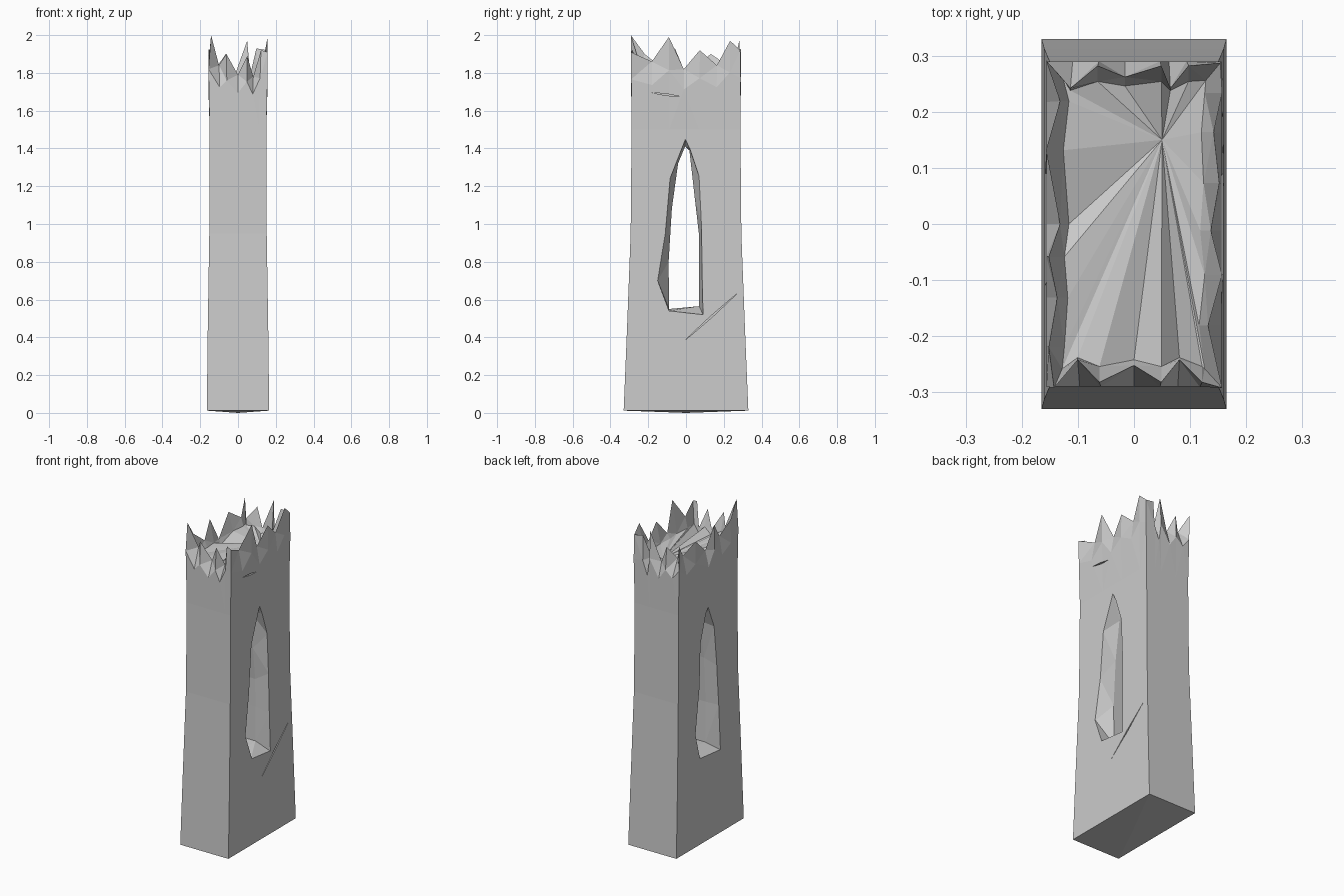
import bpy, bmesh, math

if "Cube" in bpy.data.objects:
    bpy.data.objects.remove(bpy.data.objects["Cube"])


def loft(name, rings, start, end):
    """Skin closed rings of equal length; cap ends with a fan to a point."""
    bm = bmesh.new()
    rows = [[bm.verts.new(p) for p in r] for r in rings]
    n = len(rows[0])
    for a, b in zip(rows, rows[1:]):
        for i in range(n):
            j = (i + 1) % n
            bm.faces.new((a[i], a[j], b[j], b[i]))
    for row, tip in ((rows[0], start), (rows[-1], end)):
        v = bm.verts.new(tip)
        for i in range(n):
            bm.faces.new((row[i], row[(i + 1) % n], v))
    bmesh.ops.triangulate(bm, faces=bm.faces[:])
    bmesh.ops.recalc_face_normals(bm, faces=bm.faces[:])
    me = bpy.data.meshes.new(name)
    bm.to_mesh(me)
    bm.free()
    ob = bpy.data.objects.new(name, me)
    bpy.context.collection.objects.link(ob)
    return ob


# Broken rim, per side counter-clockwise: (position -1..1, inset, height)
front = [(-.88, 0, 2.0), (-.62, .05, 1.84), (-.38, .01, 1.9), (0, .04, 1.79),
         (.3, .01, 1.89), (.5, .05, 1.78), (.75, .01, 1.92)]
right = [(-1, .005, 1.91), (-.62, .03, 1.86), (-.31, .005, 1.99), (-.04, .025, 1.82),
         (.25, .01, 1.92), (.56, .02, 1.84), (.8, .005, 1.97)]
back = [(-.95, .005, 1.92), (-.6, .01, 1.93), (-.4, .05, 1.79), (-.3, .01, 1.97),
        (.1, .03, 1.79), (.4, .01, 1.9), (.7, .05, 1.83)]
left = [(-1, .005, 1.93), (-.75, .03, 1.84), (-.45, .005, 1.9), (0, .03, 1.79),
        (.2, .01, 1.93), (.45, .025, 1.83), (.75, .01, 1.9)]
sides = [front, right, back, left]


def ring(hx, hy, height, use_inset=1, extra=0):
    pts = []
    for k, side in enumerate(sides):
        for i, (t, inset, z) in enumerate(side):
            if i == 0 and use_inset == 0:
                t = -1                      # square corners on the wall
            d = inset * use_inset + extra
            u = max(-1, min(1, t))
            x, y = [(u * hx, -hy + d), (hx - d, u * hy),
                    (-u * hx, hy - d), (-hx + d, -u * hy)][k]
            x = max(-hx + extra, min(hx - extra, x))
            y = max(-hy + extra, min(hy - extra, y))
            pts.append((x, y, height(z)))
    return pts


# Tapering wall, chipped shoulder, jagged rim and sunken broken top
rings = [ring(hx, hy, lambda z, h=h: h, 0) for h, hx, hy in
         [(.012, .165, .33), (.45, .16, .312), (.95, .152, .293), (1.5, .15, .288)]]
rings.append(ring(.156, .29, lambda z: 1.70 + (z - 1.8) * .6, 0))
rings.append(ring(.162, .292, lambda z: z))
rings.append(ring(.162, .292, lambda z: min(1.79, z - .03), .4, .034))
wall = loft("ruined_wall", rings, (0, 0, 0), (.05, .15, 1.75))

# Pointed window opening, flared towards both faces
mid = [(-.09, .55), (.07, .565), (.07, .78), (.068, .95), (.045, 1.15), (.018, 1.39),
       (-.005, 1.41), (-.042, 1.32), (-.075, 1.08), (-.092, .8)]
right_face = [(-.09, .54), (.09, .52), (.085, .75), (.082, 1.0), (.07, 1.25), (.02, 1.4),
              (-.003, 1.45), (-.085, 1.24), (-.11, .95), (-.15, .7)]
left_face = [(-.11, .52), (.09, .54), (.13, .7), (.085, .98), (.075, 1.24), (.02, 1.41),
             (-.003, 1.44), (-.06, 1.3), (-.085, 1.05), (-.1, .8)]
stations = [(-.2, left_face), (-.153, left_face), (-.07, mid),
            (.07, mid), (.153, right_face), (.2, right_face)]
cutters = [loft("window_cutter", [[(x, y, z) for y, z in o] for x, o in stations],
                (-.2, 0, .9), (.2, 0, .9))]


# Thin scars scratched in the right face
def scar(y0, z0, y1, z1, x):
    length = math.hypot(y1 - y0, z1 - z0)
    ny, nz = -(z1 - z0) / length * .005, (y1 - y0) / length * .005
    ym, zm = (y0 + y1) / 2, (z0 + z1) / 2
    outline = [(y0, z0), (ym - ny, zm - nz), (y1, z1), (ym + ny, zm + nz)]
    return loft("scar_cutter", [[(px, y, z) for y, z in outline] for px in (x - .012, x + .03)],
                (x - .012, ym, zm), (x + .03, ym, zm))


cutters += [scar(-.01, .38, .28, .64, .157), scar(-.18, 1.695, -.03, 1.675, .154)]

for c in cutters:
    c.hide_render = True
    c.hide_set(True)
    m = wall.modifiers.new(c.name, 'BOOLEAN')
    m.operation = 'DIFFERENCE'
    m.solver = 'EXACT'
    m.object = c
